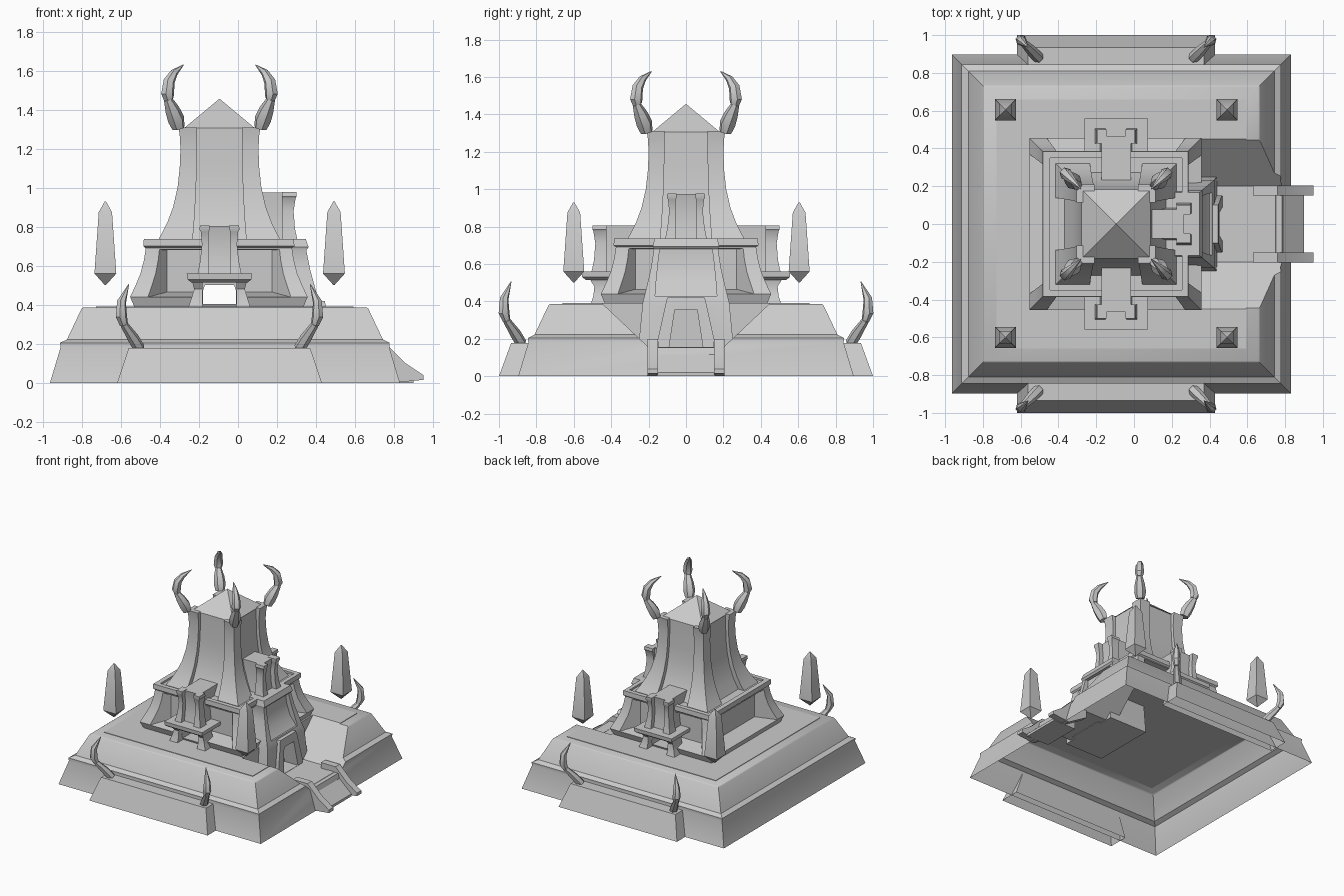
import bpy, bmesh, math
from mathutils import Vector, Matrix

cube = bpy.data.objects.get("Cube")
if cube:
    bpy.data.objects.remove(cube, do_unlink=True)

stone = bpy.data.materials.new("grey_stone")
stone.use_nodes = True
GREY = (0.6, 0.6, 0.6, 1)
stone.diffuse_color = GREY
stone.node_tree.nodes["Principled BSDF"].inputs["Base Color"].default_value = GREY

CX = -0.095      # centre line of the castle
BX = -0.067      # centre line of the terrace
FLOOR = 0.387    # terrace height
parts = []


def loft(name, rings, matrix=None):
    """Skin a list of closed rings and cap both ends."""
    bm = bmesh.new()
    rows = [[bm.verts.new(p) for p in ring] for ring in rings]
    n = len(rows[0])
    for a, b in zip(rows, rows[1:]):
        for i in range(n):
            j = (i + 1) % n
            bm.faces.new((a[i], a[j], b[j], b[i]))
    bm.faces.new(rows[0])
    bm.faces.new(rows[-1])
    if matrix:
        bm.transform(matrix)
    bmesh.ops.recalc_face_normals(bm, faces=bm.faces)
    mesh = bpy.data.meshes.new(name)
    bm.to_mesh(mesh)
    bm.free()
    mesh.materials.append(stone)
    obj = bpy.data.objects.new(name, mesh)
    bpy.context.collection.objects.link(obj)
    parts.append(obj)
    return obj


def rect(z, x0, x1, y0, y1):
    return [(x0, y0, z), (x1, y0, z), (x1, y1, z), (x0, y1, z)]


def square(z, h, cx=0, cy=0):
    return rect(z, cx - h, cx + h, cy - h, cy + h)


def cut(obj, cutter):
    mod = obj.modifiers.new("cut", 'BOOLEAN')
    mod.operation = 'DIFFERENCE'
    mod.solver = 'EXACT'
    mod.object = cutter
    with bpy.context.temp_override(object=obj, active_object=obj, selected_objects=[obj]):
        bpy.ops.object.modifier_apply(modifier=mod.name)
    parts.remove(cutter)
    bpy.data.objects.remove(cutter, do_unlink=True)


def open_bottom(obj):
    bm = bmesh.new()
    bm.from_mesh(obj.data)
    low = [f for f in bm.faces if f.calc_center_median().z < 0.001]
    bmesh.ops.delete(bm, geom=low, context='FACES')
    bm.to_mesh(obj.data)
    bm.free()


def turned(degrees):
    return Matrix.Translation((CX, 0, 0)) @ Matrix.Rotation(math.radians(degrees), 4, 'Z')


def horn(name, x, y, z, sx, sy, pieces):
    """Two overlapping horn pieces leaning along the diagonal (sx, sy)."""
    for k, piece in enumerate(pieces):
        pts = [Vector((x + sx * d, y + sy * d, z + h)) for d, h, r in piece]
        side = Vector((-sy, sx, 0)).normalized()
        rings = []
        for i, p in enumerate(pts):
            t = (pts[min(i + 1, len(pts) - 1)] - pts[max(i - 1, 0)]).normalized()
            up = t.cross(side)
            angles = [math.tau * a / 6 for a in range(6)]
            rings.append([p + piece[i][2] * (side * math.cos(a) + up * math.sin(a)) for a in angles])
        loft(f"{name}_{('root', 'tip')[k]}", rings)


# Terrace with a sloped notch for the entrance, open underneath
terrace = loft("terrace", [square(z, h, BX) for z, h in (
    (0, 0.897), (0.18, 0.843), (0.205, 0.845), (0.222, 0.81), (0.38, 0.735), (FLOOR, 0.725))])
notch = [[(x, -0.2, 0.155), (x, 0.2, 0.155), (x, 0.47, 0.41), (x, -0.47, 0.41)] for x in (0.35, 1.0)]
cut(terrace, loft("notch_cutter", notch))
open_bottom(terrace)

# Thin paving on the terrace, with the same notch
paving = loft("paving", [square(z, 0.66, BX) for z in (FLOOR - 0.004, FLOOR + 0.004)])
cut(paving, loft("paving_cutter", notch))

# Entrance ramp and side rails
loft("ramp", [[(0.70, y, 0.157), (0.75, y, 0.157), (0.9, y, 0.02), (0.9, y, 0.0), (0.70, y, 0.0)]
              for y in (-0.155, 0.155)])
for s in (-1, 1):
    loft("ramp_rail", [[(0.63, s * y, 0.2), (0.76, s * y, 0.2), (0.86, s * y, 0.1), (0.95, s * y, 0.04),
                        (0.95, s * y, 0.015), (0.8, s * y, 0), (0.63, s * y, 0.1)] for y in (0.15, 0.205)])

# Side buttresses and their horns
low_horn = [[(0, 0, 0.03), (0.03, 0.05, 0.03), (0.08, 0.125, 0.02)],
            [(0.08, 0.125, 0.022), (0.093, 0.165, 0.03), (0.092, 0.24, 0.024), (0.055, 0.33, 0.002)]]
for s in (-1, 1):
    open_bottom(loft("buttress", [rect(0, CX - 0.525, CX + 0.525, s * 0.84, s),
                                  rect(0.178, CX - 0.465, CX + 0.465, s * 0.84, s * 0.935)]))
    for t in (-1, 1):
        horn("buttress_horn", CX + t * 0.41, s * 0.88, 0.175, t, s, low_horn)

# Floating crystals
for x in (-0.68, 0.492):
    for y in (-0.6, 0.605):
        loft("crystal", [square(z, h, x, y) for z, h in (
            (0.5, 0.002), (0.56, 0.056), (0.875, 0.034), (0.93, 0.003))])

# Castle body with recessed walls, a parapet and a passage from front to back
body = loft("castle_body", [square(z, h, CX - 0.003) for z, h in (
    (0.38, 0.43), (0.44, 0.455), (0.5, 0.427), (0.56, 0.402), (0.63, 0.384), (0.69, 0.375), (0.7, 0.387), (0.737, 0.385))])
for angle in (0, 90, 180, 270):
    cut(body, loft("recess_cutter", [[(-h, -y, a), (h, -y, a), (h, -y, b), (-h, -y, b)] for h, y, a, b in (
        (0.40, 0.50, 0.43, 0.69), (0.27, 0.325, 0.465, 0.68))], turned(angle)))
cut(body, loft("passage_cutter", [rect(z, CX - h, CX + h, -0.6, 0.6) for z, h in (
    (0.405, 0.085), (0.47, 0.085), (0.5, 0.075))]))
cut(body, loft("parapet_cutter", [square(z, 0.35, CX) for z in (0.722, 0.8)]))

# Gatehouse with a hollowed face and a doorway
gate = loft("gatehouse", [rect(z, 0.1, x, -h, h) for z, x, h in (
    (0.15, 0.44, 0.255), (0.39, 0.425, 0.232), (0.47, 0.40, 0.212), (0.58, 0.37, 0.187),
    (0.68, 0.35, 0.172), (0.695, 0.362, 0.178), (0.737, 0.347, 0.168))])
cut(gate, loft("hollow_cutter", [rect(z, x, 0.6, -h, h) for z, x, h in (
    (0.43, 0.40, 0.165), (0.5, 0.35, 0.16), (0.6, 0.325, 0.15), (0.68, 0.325, 0.14))]))
door = [rect(z, 0.2, 0.6, -h, h) for z, h in ((0.157, 0.09), (0.355, 0.06))]
cut(gate, loft("door_cutter", door))
portal = loft("gate_portal", [rect(z, 0.36, x, -h, h) for z, x, h in (
    (0.15, 0.47, 0.145), (0.2, 0.465, 0.15), (0.39, 0.45, 0.108), (0.42, 0.445, 0.1))])
cut(portal, loft("portal_cutter", door))

# Keep with flared corner piers and a pyramid roof
loft("keep", [square(z, h, CX) for z, h in (
    (0.715, 0.275), (0.8, 0.235), (0.9, 0.203), (1.0, 0.187), (1.1, 0.178), (1.31, 0.175))])
loft("keep_roof", [square(z, h, CX) for z, h in ((1.305, 0.182), (1.455, 0.002))])
high_horn = [[(0, -0.005, 0.033), (0.012, 0.04, 0.044), (0.032, 0.09, 0.038), (0.055, 0.145, 0.022)],
             [(0.05, 0.145, 0.026), (0.056, 0.17, 0.034), (0.048, 0.235, 0.03), (0.022, 0.28, 0.02), (-0.025, 0.32, 0.002)]]
for sx in (-1, 1):
    for sy in (-1, 1):
        loft("keep_pier", [rect(z, CX + sx * i, CX + sx * o, sy * i, sy * o) for z, i, o in (
            (0.715, 0.14, 0.325), (0.76, 0.135, 0.298), (0.82, 0.13, 0.268), (0.9, 0.125, 0.238),
            (1.0, 0.12, 0.215), (1.1, 0.117, 0.204), (1.2, 0.115, 0.2), (1.27, 0.115, 0.204), (1.31, 0.115, 0.21))])
        horn("keep_horn", CX + sx * 0.21, sy * 0.21, 1.31, sx, sy, high_horn)


def turret(angle, z, front):
    """Small flat-topped turret with two front posts, leaning against the keep."""
    m = turned(angle)
    loft("turret_body", [rect(z + dz, -h, h, -front + d, -0.16) for dz, h, d in (
        (0, 0.085, 0.035), (0.06, 0.077, 0.045), (0.14, 0.073, 0.05), (0.21, 0.076, 0.042), (0.245, 0.078, 0.035))], m)
    for s in (-1, 1):
        loft("turret_post", [rect(z + dz, s * i, s * o, -front + d, -front + 0.075) for dz, i, o, d in (
            (0, 0.055, 0.112, -0.005), (0.06, 0.055, 0.1, 0.008), (0.15, 0.055, 0.09, 0.015),
            (0.215, 0.055, 0.096, 0.005), (0.225, 0.05, 0.103, 0), (0.247, 0.05, 0.1, 0))], m)


# Front and back turrets on balconies, and the turret above the gate
for angle in (0, 180):
    m = turned(angle)
    turret(angle, 0.56, 0.5)
    loft("balcony", [rect(z, -h, h, -y, -0.3) for z, h, y in (
        (0.515, 0.145, 0.535), (0.53, 0.165, 0.555), (0.56, 0.168, 0.558))], m)
    for s in (-1, 1):
        loft("balcony_leg", [rect(z, s * 0.087, s * o, -y, -0.38) for z, o, y in (
            (0.385, 0.16, 0.51), (0.43, 0.145, 0.495), (0.48, 0.13, 0.49), (0.52, 0.14, 0.515))], m)
turret(90, 0.73, 0.395)

# Smooth the curved walls, keep the edges sharp
bpy.ops.object.select_all(action='DESELECT')
for obj in parts:
    obj.select_set(True)
bpy.context.view_layer.objects.active = parts[0]
bpy.ops.object.shade_smooth_by_angle(angle=math.radians(35))
